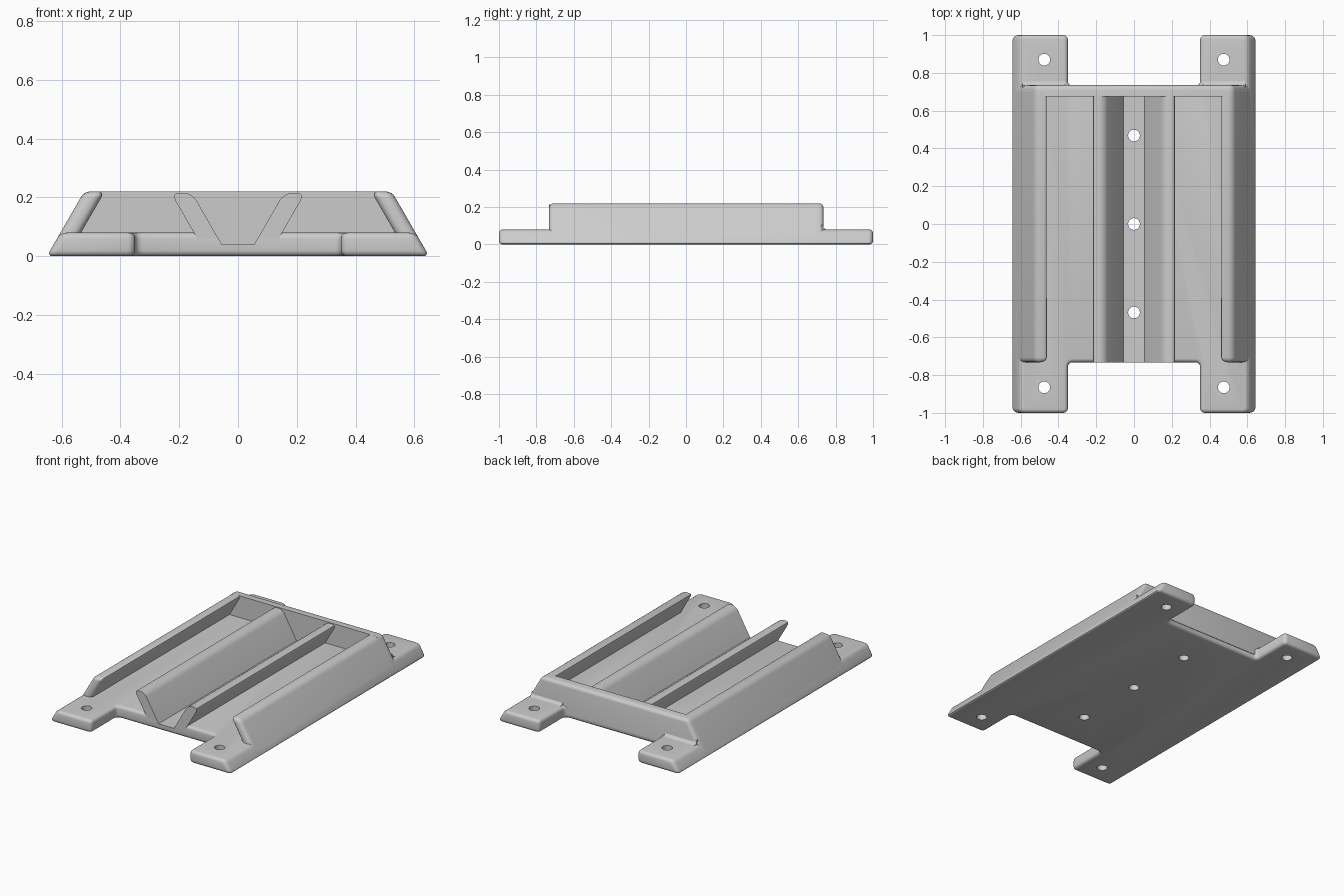
import bpy, bmesh, math
from mathutils import Matrix

cube = bpy.data.objects.get("Cube")
if cube:
    bpy.data.objects.remove(cube, do_unlink=True)

grey = bpy.data.materials.new("plain grey")
grey.use_nodes = True
grey.diffuse_color = (0.6, 0.6, 0.6, 1)
grey.node_tree.nodes["Principled BSDF"].inputs["Base Color"].default_value = (0.6, 0.6, 0.6, 1)

SLOPE = math.tan(math.radians(30))
END, FLOOR, TOP = 0.732, 0.08, 0.22


def side_x(z):
    """Half width of the sloping outside at height z."""
    return 0.65 - SLOPE * z


def prism(points, axis, start, stop):
    """Extrude a closed profile along x, y or z."""
    place = {"x": lambda p, d: (d, p[0], p[1]),
             "y": lambda p, d: (p[0], d, p[1]),
             "z": lambda p, d: (p[0], p[1], d)}[axis]
    bm = bmesh.new()
    ends = [[bm.verts.new(place(p, d)) for p in points] for d in (start, stop)]
    bm.faces.new(ends[0])
    bm.faces.new(ends[1][::-1])
    n = len(points)
    for i in range(n):
        j = (i + 1) % n
        bm.faces.new((ends[0][i], ends[1][i], ends[1][j], ends[0][j]))
    bmesh.ops.recalc_face_normals(bm, faces=bm.faces)
    return bm


def round_edges(bm, rule, radius, segments=4):
    edges = [e for e in bm.edges if rule(e.verts[0].co, e.verts[1].co)]
    bmesh.ops.bevel(bm, geom=edges, offset=radius, segments=segments,
                    profile=0.5, affect="EDGES", clamp_overlap=True)


def finish(bm, name):
    bmesh.ops.recalc_face_normals(bm, faces=bm.faces)
    mesh = bpy.data.meshes.new(name)
    bm.to_mesh(mesh)
    bm.free()
    mesh.materials.append(grey)
    obj = bpy.data.objects.new(name, mesh)
    bpy.context.collection.objects.link(obj)
    return obj


def smooth(obj):
    bpy.ops.object.select_all(action="DESELECT")
    obj.select_set(True)
    bpy.context.view_layer.objects.active = obj
    bpy.ops.object.shade_smooth_by_angle(angle=math.radians(30))


def cut(obj, cutter):
    cutter.hide_render = True
    mod = obj.modifiers.new("cut", "BOOLEAN")
    mod.operation, mod.solver, mod.object = "DIFFERENCE", "EXACT", cutter
    bpy.context.view_layer.objects.active = obj
    bpy.ops.object.modifier_apply(modifier=mod.name)
    bpy.data.objects.remove(cutter, do_unlink=True)


# Base plate with four feet and sloping long sides
w = side_x(0)
quarter = [(w, 1), (0.35, 1), (0.35, END)]
right = [(x, -y) for x, y in quarter[::-1]] + quarter
outline = right + [(-x, -y) for x, y in right]
bm = prism(outline, "z", 0, FLOOR)
for v in bm.verts:
    if abs(v.co.x) > 0.6:
        v.co.x = math.copysign(side_x(v.co.z), v.co.x)
round_edges(bm, lambda a, b: abs(a.z - b.z) > 0.05, 0.025)
round_edges(bm, lambda a, b: abs(a.z - b.z) < 0.001, 0.02)
plate = finish(bm, "base_plate")

# Central groove and screw holes
groove = [(-0.055, 0.04), (0.055, 0.04), (0.055 + 0.16 * SLOPE, 0.2), (-0.055 - 0.16 * SLOPE, 0.2)]
cut(plate, finish(prism(groove, "y", -0.9, 0.675), "groove_cutter"))
bm = bmesh.new()
holes = [(x, y) for x in (-0.475, 0.475) for y in (-0.865, 0.87)]
holes += [(0, y) for y in (-0.468, 0, 0.468)]
for x, y in holes:
    bmesh.ops.create_cone(bm, cap_ends=True, segments=32, radius1=0.031, radius2=0.031,
                          depth=0.4, matrix=Matrix.Translation((x, y, 0)))
cut(plate, finish(bm, "hole_cutter"))
smooth(plate)

# Leaning rails: two on the outside, two forming the central channel
for side, label in ((1, "left"), (-1, "right")):
    low, t = 0.03, 0.07
    profile = [(side_x(low), low), (side_x(TOP), TOP),
               (side_x(TOP) - t, TOP), (side_x(low) - t, low)]
    bm = prism([(side * x, z) for x, z in profile], "y", -END, 0.7)
    round_edges(bm, lambda a, b: min(a.y, b.y) < 0 and max(a.z, b.z) > 0.1
                or min(a.z, b.z) > 0.1 and abs(a.y - b.y) > 1, 0.025)
    smooth(finish(bm, label + "_outer_rail"))

    low, high = 0.04, 0.215
    lean = (high - low) * SLOPE
    profile = [(0.055, low), (0.055 + lean, high), (0.127 + lean, high), (0.127, low)]
    bm = prism([(side * x, z) for x, z in profile], "y", -END, 0.7)
    round_edges(bm, lambda a, b: min(a.z, b.z) > 0.1 and abs(a.y - b.y) > 1, 0.028)
    smooth(finish(bm, label + "_channel_rail"))

    # Rounded joint between rear foot and back wall
    r = 0.025
    arc = [(END + r - r * math.cos(a), FLOOR + r - r * math.sin(a))
           for a in [math.pi / 2 * i / 5 for i in range(6)]]
    joint = [(END - 0.01, FLOOR + r)] + arc + [(END + r, FLOOR - 0.01), (END - 0.01, FLOOR - 0.01)]
    smooth(finish(prism(joint, "x", side * 0.365, side * 0.59), label + "_foot_joint"))

# Back wall closing the rails
low = 0.03
profile = [(-side_x(low), low), (side_x(low), low), (side_x(TOP), TOP), (-side_x(TOP), TOP)]
bm = prism(profile, "y", 0.675, END + 0.003)
round_edges(bm, lambda a, b: max(a.z, b.z) > 0.1 and max(a.y, b.y) > 0.7
            and not (abs(a.y - b.y) < 0.01 and a.y < 0.7), 0.022)
smooth(finish(bm, "back_wall"))
